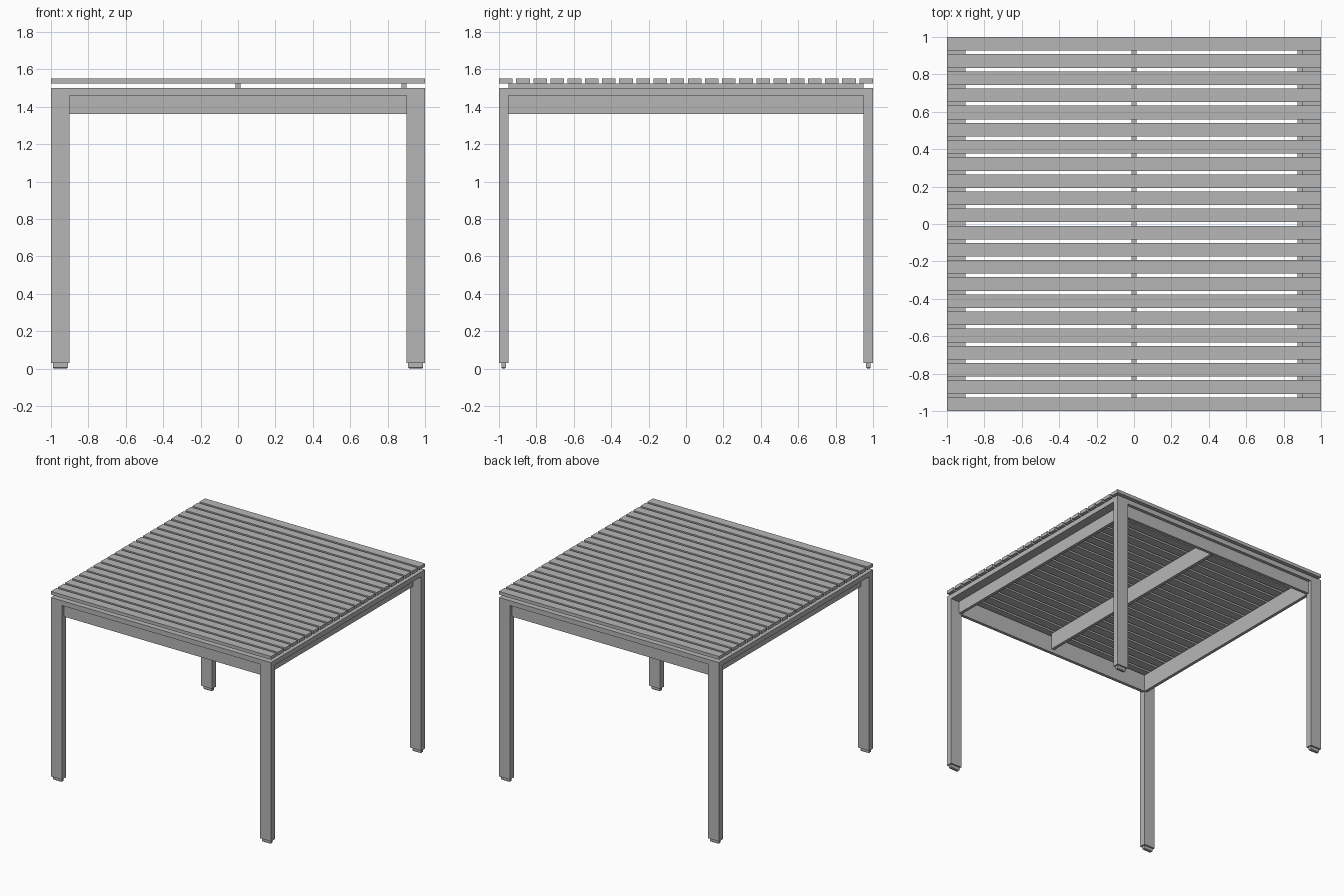
import bpy
import bmesh

old = bpy.data.objects.get("Cube")
if old:
    bpy.data.objects.remove(old, do_unlink=True)

grey = bpy.data.materials.new("painted_grey")
grey.use_nodes = True
colour = (0.47, 0.47, 0.47, 1)
grey.diffuse_color = colour
grey.node_tree.nodes["Principled BSDF"].inputs["Base Color"].default_value = colour


def box(name, x, y, z, taper=0):
    """Box from (low, high) ranges; taper narrows the lower edges by a chamfer."""
    bm = bmesh.new()
    bmesh.ops.create_cube(bm, size=1)
    for v in bm.verts:
        for axis, (low, high) in enumerate((x, y, z)):
            v.co[axis] = high if v.co[axis] > 0 else low
    if taper:
        edges = [e for e in bm.edges
                 if all(abs(v.co.z - z[0]) < 1e-5 for v in e.verts)]
        bmesh.ops.bevel(bm, geom=edges, offset=taper, segments=1, affect='EDGES')
    mesh = bpy.data.meshes.new(name)
    bm.to_mesh(mesh)
    bm.free()
    mesh.materials.append(grey)
    ob = bpy.data.objects.new(name, mesh)
    bpy.context.collection.objects.link(ob)
    return ob


def side(sign, low, high):
    return tuple(sorted((sign * low, sign * high)))


LEG_X, LEG_Y = 0.9, 0.95      # inner faces of the legs
BAR_Z, FRAME_Z = 1.46, 1.5    # underside and top of the frame bars
SLAT_Z, TOP_Z = 1.523, 1.55

# Legs with small chamfered feet
for sx, lr in ((1, "left"), (-1, "right")):
    for sy, fb in ((-1, "front"), (1, "back")):
        box(f"{fb}_{lr}_leg", side(sx, LEG_X, 1), side(sy, LEG_Y, 1), (0.03, BAR_Z))
        box(f"{fb}_{lr}_foot", side(sx, 0.91, 0.99), side(sy, 0.963, 0.987),
            (0, 0.03), taper=0.006)

# Top frame bars and the aprons under them
for s, fb in ((-1, "front"), (1, "back")):
    box(f"{fb}_top_bar", (-1, 1), side(s, LEG_Y, 1), (BAR_Z, FRAME_Z))
    box(f"{fb}_apron", (-LEG_X, LEG_X), side(s, LEG_Y, 0.975), (1.36, BAR_Z))
for s, lr in ((1, "left"), (-1, "right")):
    box(f"{lr}_top_bar", side(s, LEG_X, 1), (-LEG_Y, LEG_Y), (BAR_Z, FRAME_Z))
    box(f"{lr}_apron", side(s, LEG_X, 0.925), (-LEG_Y, LEG_Y), (1.36, BAR_Z))

# Joists carrying the slats
for name, x in (("middle_joist", (-0.0125, 0.0125)), ("left_joist", (0.875, LEG_X))):
    box(name, x, (-LEG_Y, LEG_Y), (1.39, SLAT_Z))

# Table top slats
COUNT, WIDTH = 22, 0.073
pitch = (2 - WIDTH) / (COUNT - 1)
for i in range(COUNT):
    y = -1 + i * pitch
    box(f"slat_{i + 1}", (-1, 1), (y, y + WIDTH), (SLAT_Z, TOP_Z))
